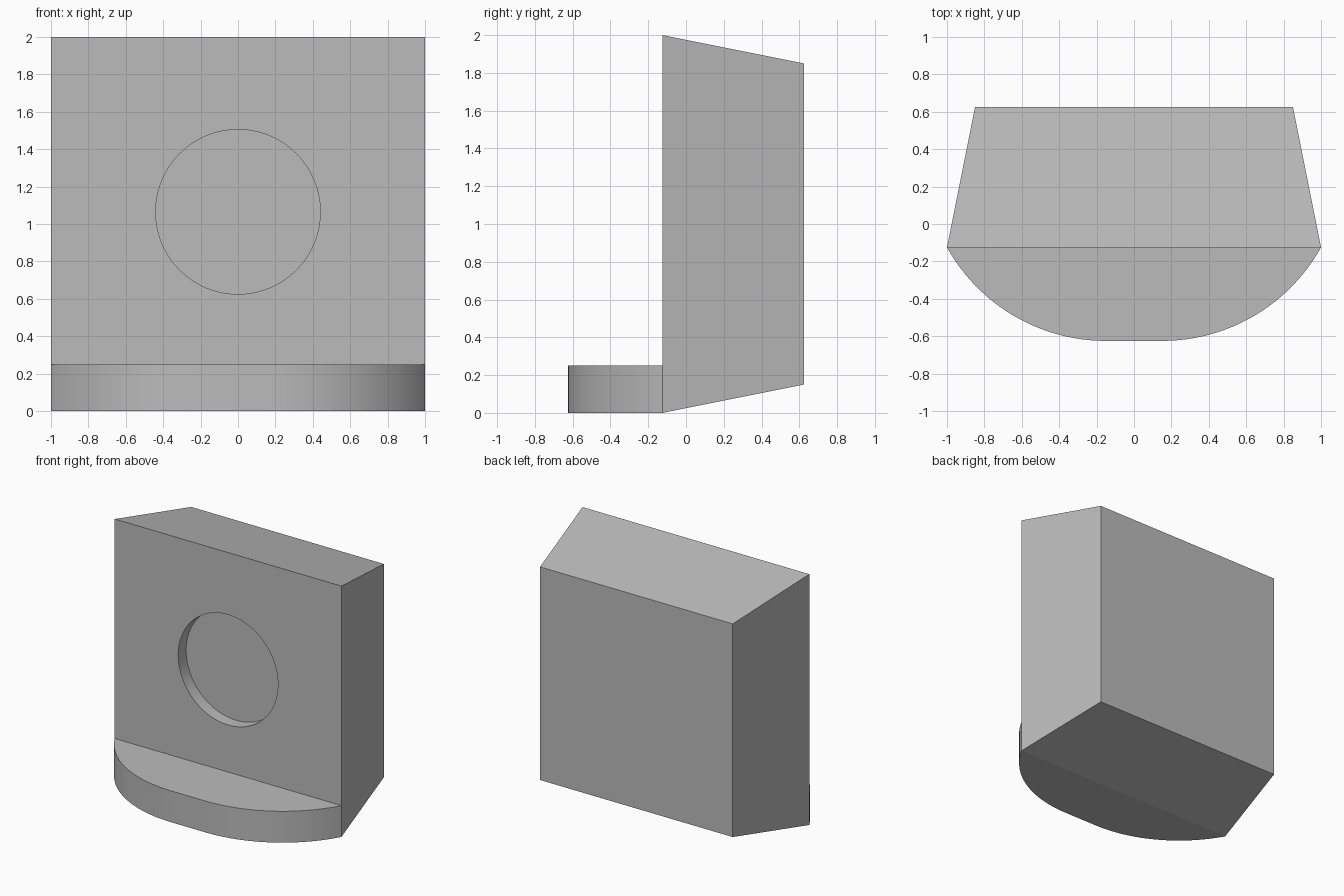
import bpy, bmesh, math

if "Cube" in bpy.data.objects:
    bpy.data.objects.remove(bpy.data.objects["Cube"], do_unlink=True)

GREY = (0.5, 0.5, 0.5, 1.0)
grey = bpy.data.materials.new("plain grey")
grey.use_nodes = True
grey.diffuse_color = GREY
grey.node_tree.nodes["Principled BSDF"].inputs["Base Color"].default_value = GREY


def loft(name, lower, upper):
    """Closed solid between two matching outlines."""
    bm = bmesh.new()
    a = [bm.verts.new(p) for p in lower]
    b = [bm.verts.new(p) for p in upper]
    bm.faces.new(a)
    bm.faces.new(b)
    n = len(a)
    for i in range(n):
        j = (i + 1) % n
        bm.faces.new((a[i], a[j], b[j], b[i]))
    bmesh.ops.recalc_face_normals(bm, faces=bm.faces)
    mesh = bpy.data.meshes.new(name)
    bm.to_mesh(mesh)
    bm.free()
    obj = bpy.data.objects.new(name, mesh)
    bpy.context.collection.objects.link(obj)
    mesh.materials.append(grey)
    return obj


def activate(obj):
    bpy.ops.object.select_all(action='DESELECT')
    obj.select_set(True)
    bpy.context.view_layer.objects.active = obj


def square(half, y, mid_z=1.0):
    return [(sx * half, y, mid_z + sz * half)
            for sx, sz in ((-1, -1), (1, -1), (1, 1), (-1, 1))]


def circle(radius, y, mid_z, count=96):
    angles = [2 * math.pi * i / count for i in range(count)]
    return [(radius * math.cos(t), y, mid_z + radius * math.sin(t)) for t in angles]


FRONT, BACK = -0.125, 0.625

# Upright block, tapering towards the back
block = loft("tapered_block", square(1.0, FRONT), square(0.85, BACK))

# Shallow round recess in the front
cutter = loft("recess_cutter", circle(0.44, FRONT - 0.1, 1.065),
              circle(0.44, FRONT + 0.1, 1.065))
cutter.hide_render = True
cut = block.modifiers.new("round_recess", 'BOOLEAN')
cut.operation = 'DIFFERENCE'
cut.solver = 'EXACT'
cut.object = cutter
activate(block)
bpy.ops.object.modifier_apply(modifier=cut.name)
bpy.data.objects.remove(cutter, do_unlink=True)

# Front shelf: two arcs joined by a short straight edge
flat, depth = 0.15, 0.5
run = 1.0 - flat
radius = (run ** 2 + depth ** 2) / (2 * depth)
sweep = math.asin(run / radius)
steps = 24
right_arc = []
for i in range(steps + 1):
    t = sweep * i / steps
    right_arc.append((flat + radius * math.sin(t),
                      FRONT - depth + radius * (1 - math.cos(t))))
outline = [(-x, y) for x, y in reversed(right_arc)] + right_arc
shelf = loft("front_shelf", [(x, y, 0.0) for x, y in outline],
             [(x, y, 0.25) for x, y in outline])

for part in (block, shelf):
    activate(part)
    bpy.ops.object.shade_smooth_by_angle(angle=math.radians(25))
